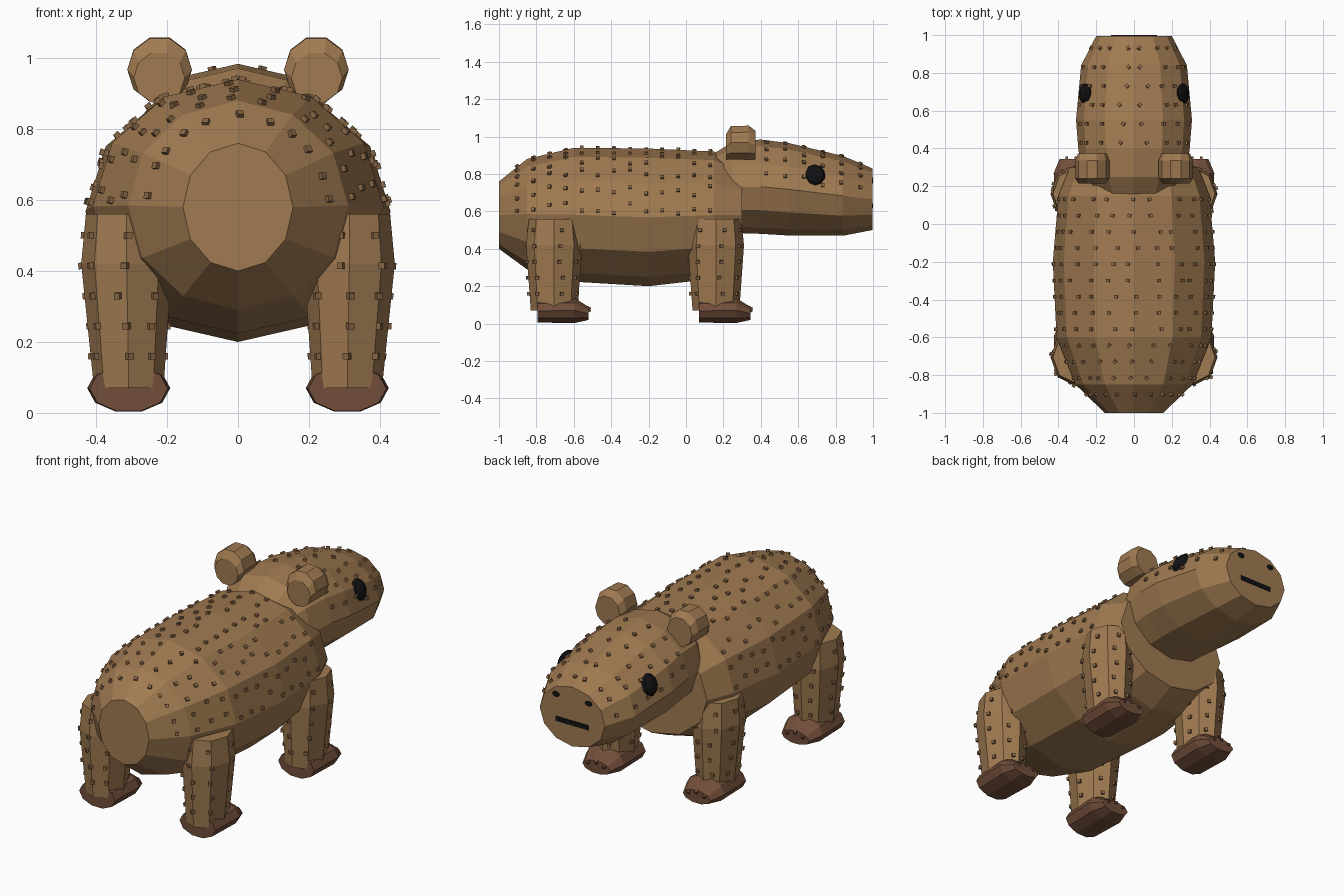
import bpy, bmesh, math, random
from mathutils import Vector, Matrix

if "Cube" in bpy.data.objects:
    bpy.data.objects.remove(bpy.data.objects["Cube"])

random.seed(4)


def material(name, rgb):
    m = bpy.data.materials.new(name)
    m.diffuse_color = (*rgb, 1)
    m.use_nodes = True
    m.node_tree.nodes["Principled BSDF"].inputs["Base Color"].default_value = m.diffuse_color
    return m


FUR = material("tan_fur", (0.35, 0.195, 0.082))
TUFT = material("tuft_brown", (0.25, 0.135, 0.06))
FOOT = material("foot_brown", (0.165, 0.075, 0.042))
BLACK = material("black", (0.006, 0.006, 0.007))


def finish(bm, name, mat):
    bmesh.ops.recalc_face_normals(bm, faces=bm.faces)
    me = bpy.data.meshes.new(name)
    bm.to_mesh(me)
    bm.free()
    me.materials.append(mat)
    ob = bpy.data.objects.new(name, me)
    bpy.context.collection.objects.link(ob)
    return ob


# A station is (position along axis, centre across, centre up, radius across, radius up)
def corner(st, a, axis):
    p, cx, cv, rx, rv = st
    u, v = cx + rx * math.cos(a), cv + rv * math.sin(a)
    return Vector((u, p, v)) if axis == 'Y' else Vector((u, v, p))


def loft(name, stations, sides, mat, axis='Y'):
    bm = bmesh.new()
    rings = [[bm.verts.new(corner(s, math.tau * i / sides, axis)) for i in range(sides)]
             for s in stations]
    for r, q in zip(rings, rings[1:]):
        for i in range(sides):
            j = (i + 1) % sides
            bm.faces.new((r[i], r[j], q[j], q[i]))
    bm.faces.new(rings[0])
    bm.faces.new(rings[-1])
    return finish(bm, name, mat)


def surface(stations, sides, p, angle, axis):
    """Point and outward normal on the faceted loft."""
    k = next((i for i in range(len(stations) - 2) if p < stations[i + 1][0]), len(stations) - 2)
    s, e = stations[k], stations[k + 1]
    t = (p - s[0]) / (e[0] - s[0])
    f = angle / math.tau * sides
    a0, a1 = (math.tau * (math.floor(f) + d) / sides for d in (0, 1))
    w = f - math.floor(f)
    c00, c01 = corner(s, a0, axis), corner(s, a1, axis)
    c10, c11 = corner(e, a0, axis), corner(e, a1, axis)
    low, high = c00.lerp(c01, w), c10.lerp(c11, w)
    pt = low.lerp(high, t)
    n = (c01 - c00 + c11 - c10).cross(high - low).normalized()
    mid = corner((p, *[s[i] + (e[i] - s[i]) * t for i in (1, 2)], 0, 0), 0, axis)
    return pt, n if n.dot(pt - mid) > 0 else -n


def tufts(name, stations, sides, rows, angles, axis='Y', jitter=5):
    """Small fur cubes spread over a loft."""
    bm = bmesh.new()
    for p in rows:
        for a in angles:
            ang = math.radians(a + random.uniform(-jitter, jitter)) % math.tau
            pt, n = surface(stations, sides, p, ang, axis)
            m = (Matrix.Translation(pt + n * 0.003) @ n.to_track_quat('Z', 'Y').to_matrix().to_4x4())
            bmesh.ops.create_cube(bm, size=0.018, matrix=m)
    return finish(bm, name, TUFT)


def spread(a, b, n):
    return [a + (b - a) * i / (n - 1) for i in range(n)]


# Barrel body
body = [(-1.0, 0, 0.58, 0.155, 0.18), (-0.85, 0, 0.585, 0.31, 0.295),
        (-0.6, 0, 0.582, 0.41, 0.358), (-0.2, 0, 0.568, 0.43, 0.368),
        (0.15, 0, 0.58, 0.40, 0.34), (0.30, 0, 0.58, 0.34, 0.27)]
loft("body", body, 12, FUR)
tufts("body_tufts", body, 12, spread(-0.9, 0.13, 13), spread(7, 173, 11))

# Head and blunt snout
head = [(0.15, 0, 0.70, 0.22, 0.21), (0.25, 0, 0.728, 0.275, 0.243),
        (0.40, 0, 0.732, 0.295, 0.252), (0.55, 0, 0.718, 0.307, 0.247),
        (0.84, 0, 0.683, 0.28, 0.213), (0.996, 0, 0.665, 0.20, 0.165)]
loft("head", head, 12, FUR)
tufts("head_tufts", head, 12, spread(0.43, 0.93, 6), spread(15, 165, 8))


# Face markings on the snout
def plate(name, x, z, rx, rz, sides, turn):
    bm = bmesh.new()
    m = (Matrix.Translation((x, 0.997, z)) @ Matrix.Diagonal((rx, 1, rz, 1))
         @ Matrix.Rotation(math.pi / 2, 4, 'X') @ Matrix.Rotation(turn, 4, 'Z'))
    bmesh.ops.create_cone(bm, cap_ends=True, segments=sides, radius1=1, radius2=1,
                          depth=0.006, matrix=m)
    finish(bm, name, BLACK)


plate("mouth", 0, 0.63, 0.1 * math.sqrt(2), 0.013 * math.sqrt(2), 4, math.pi / 4)

for side, x in (("left", -1), ("right", 1)):
    plate(side + "_nostril", 0.1 * x, 0.765, 0.022, 0.015, 8, 0)

    # Eye: squashed ball set into the cheek
    bm = bmesh.new()
    n = Vector((0.92 * x, 0.06, 0.38))
    m = (Matrix.Translation((0.258 * x, 0.69, 0.795)) @ n.to_track_quat('Z', 'Y').to_matrix().to_4x4()
         @ Matrix.Diagonal((0.055, 0.06, 0.028, 1)))
    bmesh.ops.create_uvsphere(bm, u_segments=10, v_segments=6, radius=1, matrix=m)
    finish(bm, side + "_eye", BLACK)

    # Ear: chunky bevelled disc
    loft(side + "_ear", [(0.215, 0.222 * x, 0.945, 0.072, 0.073), (0.24, 0.221 * x, 0.967, 0.091, 0.093),
                         (0.335, 0.221 * x, 0.968, 0.091, 0.095), (0.372, 0.221 * x, 0.955, 0.076, 0.08)],
         10, FUR)

    # Legs and feet
    for end, y in (("front", 0.16), ("back", -0.705)):
        name = f"{end}_{side}_"
        cx = 0.308 * x
        leg = [(0.07, cx, y, 0.098, 0.125), (0.42, cx + 0.006 * x, y, 0.128, 0.15),
               (0.56, cx + 0.006 * x, y, 0.115, 0.135)]
        loft(name + "leg", leg, 8, FUR, 'Z')
        tufts(name + "leg_tufts", leg, 8, spread(0.16, 0.5, 5), spread(15, 315, 7), 'Z', 9)
        foot = [(y - 0.09, cx, 0.068, 0.11, 0.066), (y + 0.11, cx, 0.07, 0.117, 0.07),
                (y + 0.185, cx, 0.054, 0.085, 0.036)]
        loft(name + "foot", foot, 10, FOOT)
        # Toe claws
        bm = bmesh.new()
        for t in (-1, 0, 1):
            m = (Matrix.Translation((cx + 0.048 * t, y + 0.175, 0.088 - 0.012 * abs(t)))
                 @ Matrix.Rotation(-0.45, 4, 'X') @ Matrix.Diagonal((0.014, 0.045, 0.014, 1)))
            bmesh.ops.create_cube(bm, size=1, matrix=m)
        finish(bm, name + "claws", FOOT)
